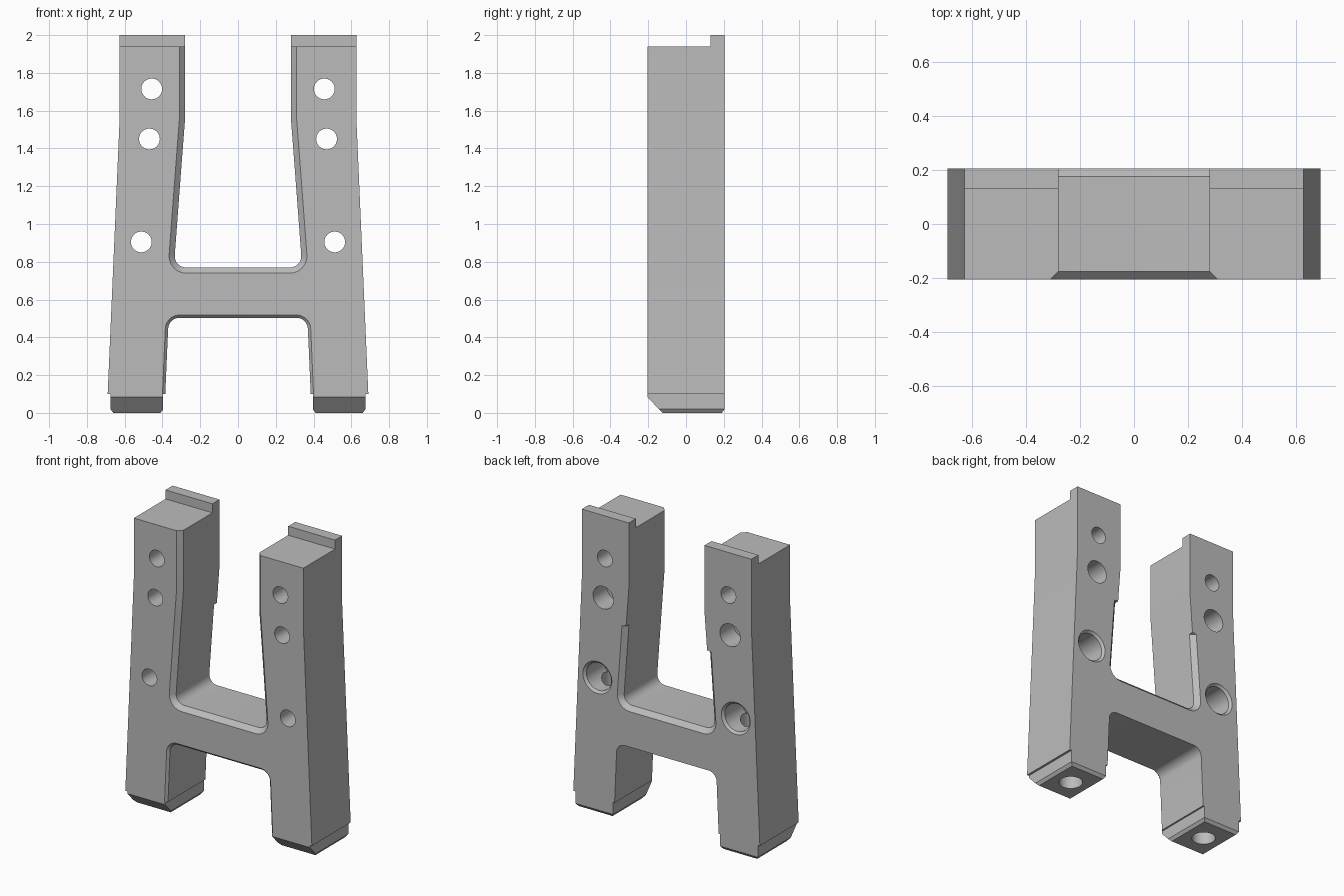
import bpy, bmesh
from math import sin, cos, radians
from mathutils import Vector

cube = bpy.data.objects.get("Cube")
if cube:
    bpy.data.objects.remove(cube, do_unlink=True)

grey = bpy.data.materials.new("plain grey")
grey.use_nodes = True
grey.diffuse_color = (0.5, 0.5, 0.5, 1)
for node in grey.node_tree.nodes:
    if node.type == 'BSDF_PRINCIPLED':
        node.inputs["Base Color"].default_value = grey.diffuse_color

HALF = 0.205  # half of the depth


def add_object(name, bm):
    bmesh.ops.recalc_face_normals(bm, faces=bm.faces[:])
    mesh = bpy.data.meshes.new(name)
    bm.to_mesh(mesh)
    bm.free()
    mesh.materials.append(grey)
    obj = bpy.data.objects.new(name, mesh)
    bpy.context.collection.objects.link(obj)
    return obj


def loft(name, rings):
    """Skin a stack of matching closed rings and cap both ends."""
    bm = bmesh.new()
    loops = [[bm.verts.new(p) for p in ring] for ring in rings]
    n = len(loops[0])
    for a, b in zip(loops, loops[1:]):
        for i in range(n):
            j = (i + 1) % n
            bm.faces.new((a[i], a[j], b[j], b[i]))
    bm.faces.new(loops[0])
    bm.faces.new(loops[-1])
    return add_object(name, bm)


def rod(start, end, r1, r2=None):
    """Round cutter between two points."""
    start, end = Vector(start), Vector(end)
    axis = end - start
    bm = bmesh.new()
    bmesh.ops.create_cone(bm, cap_ends=True, segments=40, radius1=r1,
                          radius2=r2 or r1, depth=axis.length)
    turn = axis.to_track_quat('Z', 'Y').to_matrix()
    bmesh.ops.rotate(bm, verts=bm.verts[:], matrix=turn)
    bmesh.ops.translate(bm, verts=bm.verts[:], vec=(start + end) / 2)
    return add_object("cutter", bm)


def cut(obj, cutter):
    mod = obj.modifiers.new("cut", 'BOOLEAN')
    mod.operation = 'DIFFERENCE'
    mod.solver = 'EXACT'
    mod.object = cutter
    bpy.context.view_layer.objects.active = obj
    bpy.ops.object.modifier_apply(modifier=mod.name)
    bpy.data.objects.remove(cutter, do_unlink=True)


def arc(x, z, r, a0, a1, n=9):
    angles = [radians(a0 + (a1 - a0) * i / (n - 1)) for i in range(n)]
    return [(x + r * cos(a), z + r * sin(a)) for a in angles]


def outline(y, wall, upper_wall, low):
    """H-shaped ring; the insets widen the upper and lower openings."""
    def lean(z):
        return 0.28 + 0.077 * (1.56 - z)
    half = arc(0.275, 0.83, 0.06 + wall, -90, 4.4)
    half += [(lean(1.3) + wall, 1.3), (lean(1.304) + upper_wall, 1.304),
             (0.28 + upper_wall, 1.56), (0.28 + upper_wall, 2),
             (0.627, 2), (0.627, 1.55), (0.69, 0.1), (0.385 + low, 0.1)]
    half += arc(0.31, 0.443, 0.06 + low, 2.5, 90)
    full = half + [(-x, z) for x, z in reversed(half)]
    return [(x, y, z) for x, z in full]


# Frame with chamfered openings
frame = loft("frame", [outline(-HALF, 0.03, 0.03, 0.015),
                       outline(-0.19, 0.015, 0.015, 0),
                       outline(-0.175, 0, 0, 0),
                       outline(0.175, 0, 0, 0),
                       outline(HALF, 0.03, 0, 0)])

# Step at the top that leaves the rear lip
bm = bmesh.new()
bmesh.ops.create_cube(bm, size=1)
bmesh.ops.scale(bm, verts=bm.verts[:], vec=(2, 1, 1))
bmesh.ops.translate(bm, verts=bm.verts[:], vec=(0, 0.13 - 0.5, 1.94 + 0.5))
cut(frame, add_object("cutter", bm))


def foot_ring(s, z, x0, x1, y0, y1):
    return [(s * x0, y0, z), (s * x1, y0, z), (s * x1, y1, z), (s * x0, y1, z)]


parts = [frame]
for side, s in (("left", 1), ("right", -1)):
    # Chamfered foot
    foot = loft(side + "_foot", [
        foot_ring(s, 0, 0.41, 0.66, -0.125, 0.19),
        foot_ring(s, 0.02, 0.396, 0.675, -0.144, HALF),
        foot_ring(s, 0.085, 0.396, 0.675, -HALF, HALF),
        foot_ring(s, 0.1, 0.396, 0.675, -HALF, HALF)])
    parts.append(foot)

    # Through holes
    for x, z in ((0.457, 1.715), (0.469, 1.45), (0.512, 0.905)):
        cut(frame, rod((s * x, -0.3, z), (s * x, 0.3, z), 0.055))
    # Rear counterbores, the lower one with a bevelled rim
    cut(frame, rod((s * 0.469, 0.06, 1.45), (s * 0.469, 0.3, 1.45), 0.075))
    cut(frame, rod((s * 0.512, 0, 0.905), (s * 0.512, 0.3, 0.905), 0.092))
    cut(frame, rod((s * 0.512, 0.19, 0.905), (s * 0.512, 0.22, 0.905), 0.092, 0.122))
    # Long bore up from the foot
    for part in (frame, foot):
        cut(part, rod((s * 0.538, 0.03, -0.1), (s * 0.512, 0.03, 0.9), 0.073))

# Smooth the rounded walls, keep edges sharp
bpy.ops.object.select_all(action='DESELECT')
for part in parts:
    part.select_set(True)
bpy.context.view_layer.objects.active = frame
bpy.ops.object.shade_smooth_by_angle(angle=radians(20))
